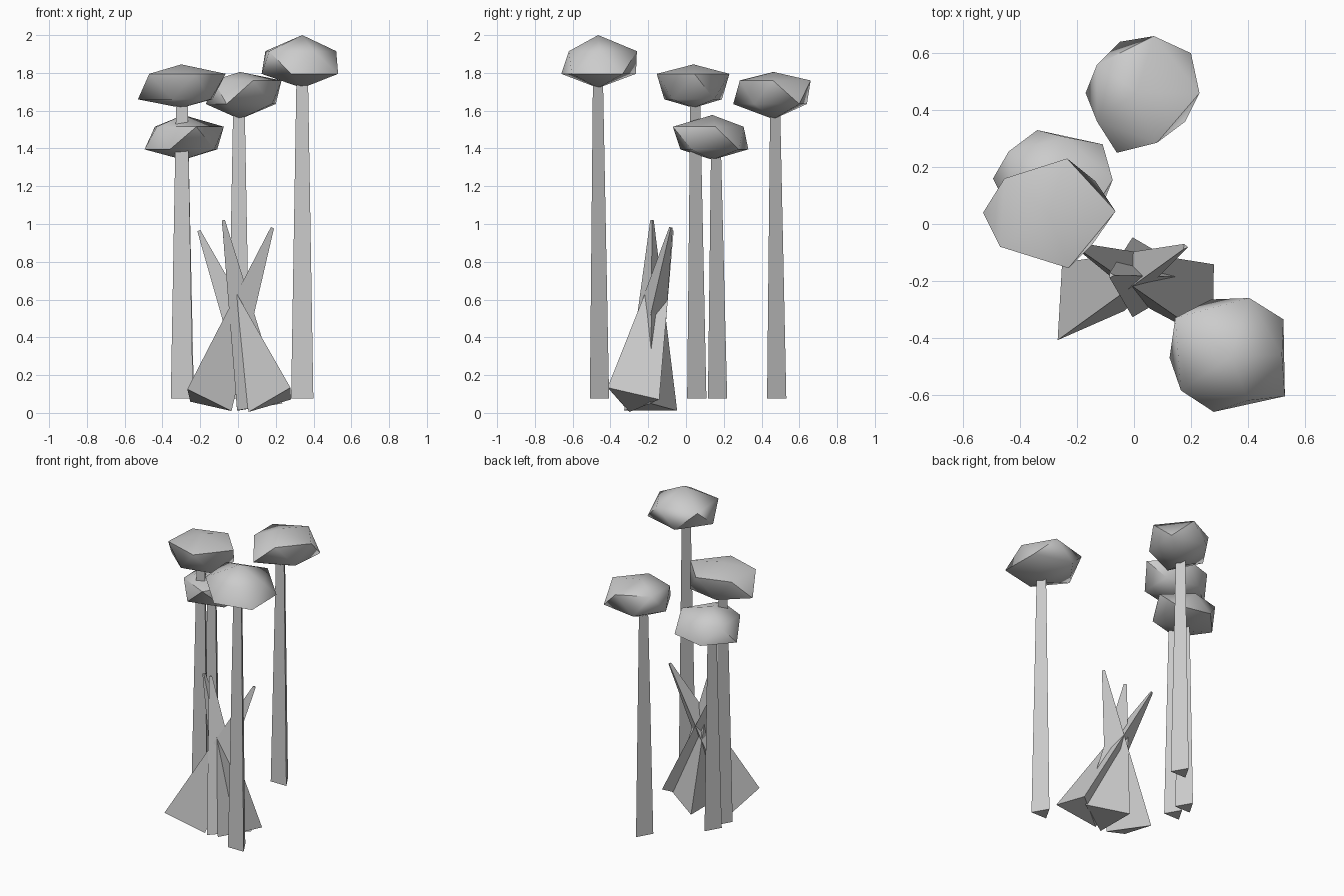
import bpy, bmesh, math
from mathutils import Vector

if "Cube" in bpy.data.objects:
    bpy.data.objects.remove(bpy.data.objects["Cube"])


def add_object(name, bm):
    bmesh.ops.recalc_face_normals(bm, faces=bm.faces[:])
    mesh = bpy.data.meshes.new(name)
    bm.to_mesh(mesh)
    bm.free()
    obj = bpy.data.objects.new(name, mesh)
    bpy.context.collection.objects.link(obj)
    return obj


def tapered_prism(name, base, tip, r1, r2, aim):
    """Three-sided taper from base to tip, one corner turned towards aim."""
    base, tip = Vector(base), Vector(tip)
    axis = (tip - base).normalized()
    u = Vector(aim)
    u = (u - axis * u.dot(axis)).normalized()
    v = axis.cross(u)
    bm = bmesh.new()
    rings = []
    for centre, r in ((base, r1), (tip, r2)):
        angles = [math.tau * i / 3 for i in range(3)]
        rings.append([bm.verts.new(centre + r * (u * math.cos(a) + v * math.sin(a)))
                      for a in angles])
    low, high = rings
    bm.faces.new(low)
    bm.faces.new(high)
    for i in range(3):
        j = (i + 1) % 3
        bm.faces.new((low[i], low[j], high[j], high[i]))
    return add_object(name, bm)


def cap(name, pole, heights, outline):
    """Squashed icosahedron: two poles and a ring of ten uneven corners.
    The corners run anticlockwise from +x, alternately upper and lower."""
    z_bottom, z_low, z_high, z_top = heights
    bm = bmesh.new()
    bmesh.ops.create_icosphere(bm, subdivisions=1, radius=1)
    for vert in bm.verts:
        x, y, z = vert.co
        if abs(z) > 0.9:
            vert.co = (*pole, z_top if z > 0 else z_bottom)
        else:
            k = round(math.degrees(math.atan2(y, x)) / 36) % 10
            vert.co = (*outline[k], z_high if z > 0 else z_low)
    obj = add_object(name, bm)
    bpy.ops.object.select_all(action='DESELECT')
    obj.select_set(True)
    bpy.context.view_layer.objects.active = obj
    bpy.ops.object.shade_smooth_by_angle(angle=math.radians(55))


# Caps, each on its stem
plants = {
    "front": ((0.34, -0.475), (0.34, -0.465), (1.72, 1.795, 1.915, 2.0),
              [(.52, -.46), (.525, -.335), (.405, -.26), (.27, -.265), (.145, -.33),
               (.125, -.47), (.165, -.585), (.28, -.66), (.40, -.62), (.53, -.605)]),
    "left": ((-0.297, 0.04), (-0.30, 0.04), (1.615, 1.66, 1.795, 1.845),
             [(-.065, .045), (-.135, .15), (-.235, .23), (-.36, .19), (-.455, .16),
              (-.53, .04), (-.47, -.08), (-.35, -.115), (-.23, -.155), (-.145, -.07)]),
    "low": ((-0.292, 0.15), (-0.29, 0.14), (1.34, 1.395, 1.515, 1.577),
            [(-.075, .155), (-.11, .28), (-.24, .305), (-.34, .33), (-.44, .255),
             (-.495, .16), (-.43, .03), (-.36, -.03), (-.22, -.07), (-.125, .03)]),
    "back": ((0.005, 0.463), (0.01, 0.463), (1.555, 1.635, 1.76, 1.805),
             [(.23, .46), (.20, .60), (.07, .66), (-.05, .64), (-.13, .56),
              (-.17, .46), (-.13, .36), (-.06, .25), (.08, .285), (.18, .36)]),
}
for label, (foot, pole, heights, outline) in plants.items():
    cap(label + "_cap", pole, heights, outline)
    tapered_prism(label + "_stem", (*foot, 0.077), (*foot, heights[1] + 0.05),
                  0.068, 0.034, (0, 1, 0))

# Crossing spikes at the base: foot centre, tip, direction of one corner
spikes = {
    "right_leaning_spike": ((-.185, -.283, .065), (.18, -.08, .98), (-.085, -.127, .06)),
    "left_leaning_spike": ((.205, -.285, .07), (-.205, -.075, .965), (.07, -.125, .06)),
    "upright_spike": ((.075, -.187, .025), (-.08, -.18, 1.02), (1, 0, 0)),
}
for name, (foot, tip, aim) in spikes.items():
    tapered_prism(name, foot, tip, 0.162, 0.011, aim)
